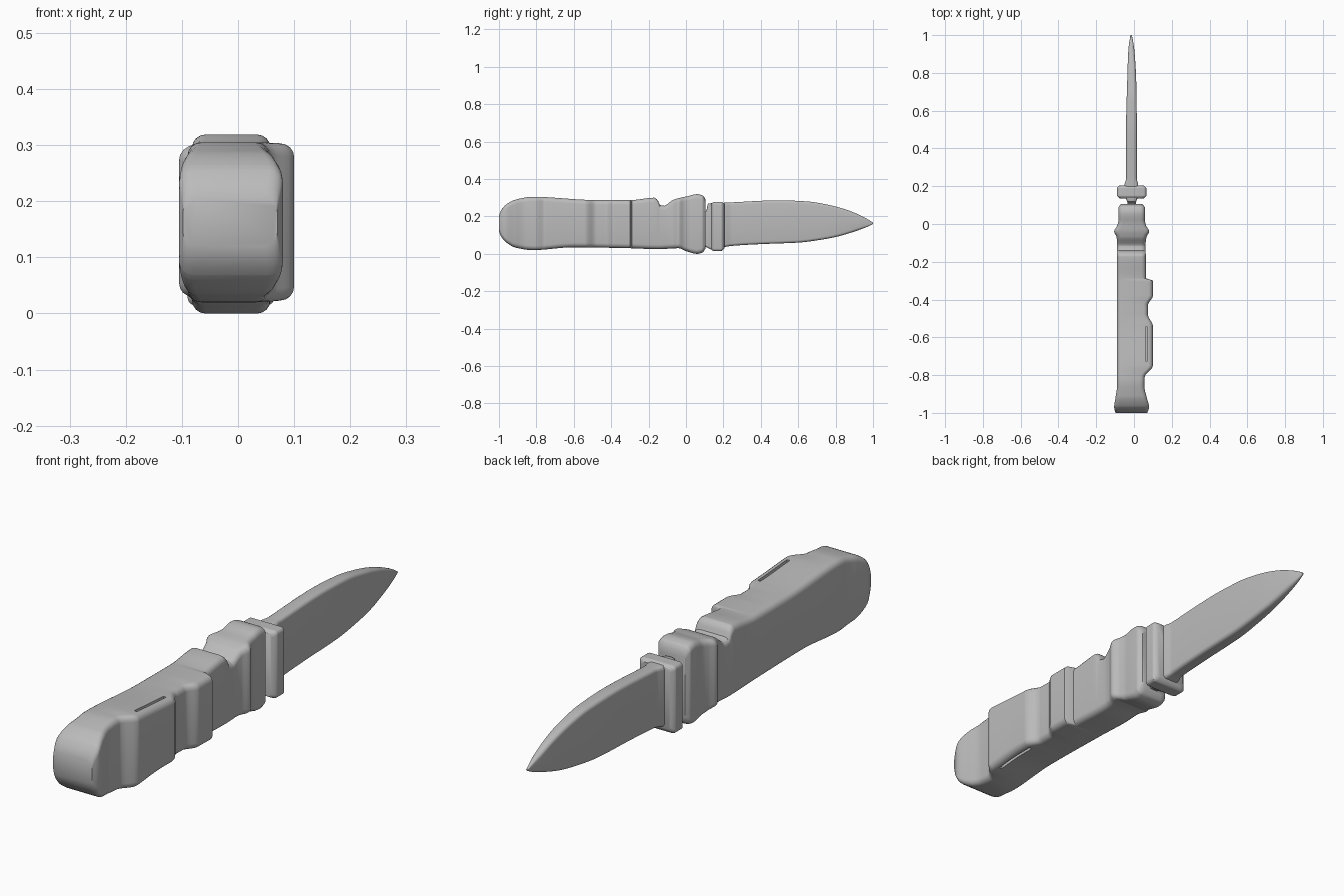
import bpy, bmesh, math

cube = bpy.data.objects.get("Cube")
if cube:
    bpy.data.objects.remove(cube)

grey = bpy.data.materials.new("plain grey")
grey.use_nodes = True
grey.diffuse_color = (0.5, 0.5, 0.5, 1)
grey.node_tree.nodes["Principled BSDF"].inputs["Base Color"].default_value = (0.5, 0.5, 0.5, 1)


def curve(points):
    """Smooth interpolation through (y, value) points without overshoot."""
    slopes = [(b[1] - a[1]) / (b[0] - a[0]) for a, b in zip(points, points[1:])]
    tang = [slopes[0]]
    for a, b in zip(slopes, slopes[1:]):
        tang.append(0 if a * b <= 0 else 2 * a * b / (a + b))
    tang.append(slopes[-1])

    def value(y):
        i = 0
        while i < len(slopes) - 1 and y > points[i + 1][0]:
            i += 1
        (y0, v0), (y1, v1) = points[i], points[i + 1]
        h = y1 - y0
        t = min(max((y - y0) / h, 0), 1)
        return (v0 * (2 * t**3 - 3 * t**2 + 1) + v1 * (3 * t**2 - 2 * t**3)
                + h * tang[i] * (t**3 - 2 * t**2 + t) + h * tang[i + 1] * (t**3 - t**2))
    return value


def rounded_ring(bm, y, x0, x1, z0, z1, radius, steps=4):
    r = min(radius, (x1 - x0) * 0.45, (z1 - z0) * 0.45)
    corners = [(x1 - r, z1 - r), (x0 + r, z1 - r), (x0 + r, z0 + r), (x1 - r, z0 + r)]
    ring = []
    for k, (cx, cz) in enumerate(corners):
        for s in range(steps + 1):
            a = math.pi / 2 * (k + s / steps)
            ring.append(bm.verts.new((cx + r * math.cos(a), y, cz + r * math.sin(a))))
    return ring


def loft(name, left, right, bottom, top, radius, count):
    """Rounded box sections swept along y between four outline curves."""
    outlines = [left, right, bottom, top]
    start, end = top[0][0], top[-1][0]
    ys = {round(start + (end - start) * i / count, 4) for i in range(count + 1)}
    ys |= {p[0] for line in outlines for p in line if start <= p[0] <= end}
    fns = [curve(line) for line in outlines]
    bm = bmesh.new()
    rings = [rounded_ring(bm, y, *[f(y) for f in fns], radius) for y in sorted(ys)]
    n = len(rings[0])
    for a, b in zip(rings, rings[1:]):
        for i in range(n):
            bm.faces.new((a[i], a[(i + 1) % n], b[(i + 1) % n], b[i]))
    bm.faces.new(rings[0])
    bm.faces.new(rings[-1][::-1])
    bmesh.ops.recalc_face_normals(bm, faces=bm.faces)
    mesh = bpy.data.meshes.new(name)
    bm.to_mesh(mesh)
    bm.free()
    mesh.materials.append(grey)
    obj = bpy.data.objects.new(name, mesh)
    bpy.context.collection.objects.link(obj)
    return obj


def shade(obj):
    bpy.ops.object.select_all(action='DESELECT')
    obj.select_set(True)
    bpy.context.view_layer.objects.active = obj
    bpy.ops.object.shade_smooth_by_angle(angle=math.radians(40))


# Handle with flared butt, raised side grips, thumb notch and ribbed bolster
handle = loft(
    "handle",
    left=[(-1, -0.098), (-0.97, -0.105), (-0.92, -0.098), (-0.86, -0.09), (-0.1, -0.09),
          (-0.07, -0.092), (-0.04, -0.105), (-0.01, -0.09), (0.02, -0.082), (0.085, -0.082), (0.105, -0.07)],
    right=[(-1, 0.07), (-0.97, 0.08), (-0.92, 0.068), (-0.86, 0.055), (-0.81, 0.057), (-0.75, 0.1),
           (-0.54, 0.1), (-0.48, 0.074), (-0.43, 0.074), (-0.38, 0.1), (-0.3, 0.1), (-0.288, 0.064),
           (-0.1, 0.062), (-0.07, 0.066), (-0.04, 0.08), (-0.01, 0.065), (0.02, 0.058),
           (0.085, 0.058), (0.105, 0.045)],
    bottom=[(-1, 0.12), (-0.99, 0.095), (-0.96, 0.06), (-0.91, 0.033), (-0.82, 0.02), (-0.6, 0.035),
            (-0.3, 0.03), (-0.15, 0.025), (-0.04, 0.03), (0.0, 0.015), (0.06, 0.0), (0.09, 0.008), (0.105, 0.03)],
    top=[(-1, 0.205), (-0.99, 0.23), (-0.96, 0.265), (-0.91, 0.29), (-0.82, 0.305), (-0.5, 0.288),
         (-0.3, 0.287), (-0.17, 0.3), (-0.15, 0.285), (-0.14, 0.262), (-0.115, 0.257), (-0.1, 0.266),
         (-0.07, 0.288), (-0.03, 0.3), (0.0, 0.306), (0.06, 0.319), (0.09, 0.312), (0.105, 0.29)],
    radius=0.024, count=110)

# Narrow slots along the upper and lower rim of the side grip
for label, z in (("upper", 0.305), ("lower", 0.02)):
    bpy.ops.mesh.primitive_cube_add(size=1, location=(0.066, -0.635, z))
    cutter = bpy.context.object
    cutter.name = label + "_slot_cutter"
    cutter.scale = (0.012, 0.18, 0.07)
    cutter.hide_render = True
    cutter.hide_viewport = True
    cutter.display_type = 'WIRE'
    cut = handle.modifiers.new(label + " slot", 'BOOLEAN')
    cut.operation = 'DIFFERENCE'
    cut.object = cutter

# Neck joining the handle to the guard
neck = loft(
    "neck",
    left=[(0.08, -0.035), (0.11, -0.035), (0.14, -0.045)],
    right=[(0.08, 0.01), (0.11, 0.01), (0.14, 0.02)],
    bottom=[(0.08, 0.05), (0.11, 0.035), (0.14, 0.02)],
    top=[(0.08, 0.22), (0.108, 0.23), (0.118, 0.268), (0.15, 0.272)],
    radius=0.012, count=8)

# Cross guard
guard = loft(
    "guard",
    left=[(0.135, -0.075), (0.15, -0.09), (0.19, -0.09), (0.205, -0.075)],
    right=[(0.135, 0.05), (0.15, 0.065), (0.19, 0.065), (0.205, 0.05)],
    bottom=[(0.135, 0.022), (0.15, 0.014), (0.19, 0.014), (0.205, 0.03)],
    top=[(0.135, 0.268), (0.15, 0.278), (0.19, 0.278), (0.205, 0.268)],
    radius=0.015, count=10)

# Blade tapering to a point
blade = loft(
    "blade",
    left=[(0.18, -0.052), (0.21, -0.05), (0.24, -0.042), (0.5, -0.042), (0.75, -0.036), (0.92, -0.03), (1, -0.019)],
    right=[(0.18, 0.024), (0.21, 0.022), (0.24, 0.015), (0.5, 0.015), (0.75, 0.012), (0.92, 0.002), (1, -0.011)],
    bottom=[(0.18, 0.03), (0.24, 0.042), (0.4, 0.052), (0.6, 0.06), (0.7, 0.072), (0.8, 0.09),
            (0.9, 0.119), (0.97, 0.145), (1, 0.16)],
    top=[(0.18, 0.272), (0.24, 0.275), (0.5, 0.286), (0.65, 0.28), (0.76, 0.262), (0.86, 0.235),
         (0.94, 0.202), (0.98, 0.18), (1, 0.167)],
    radius=0.014, count=50)

for part in (handle, neck, guard, blade):
    shade(part)
